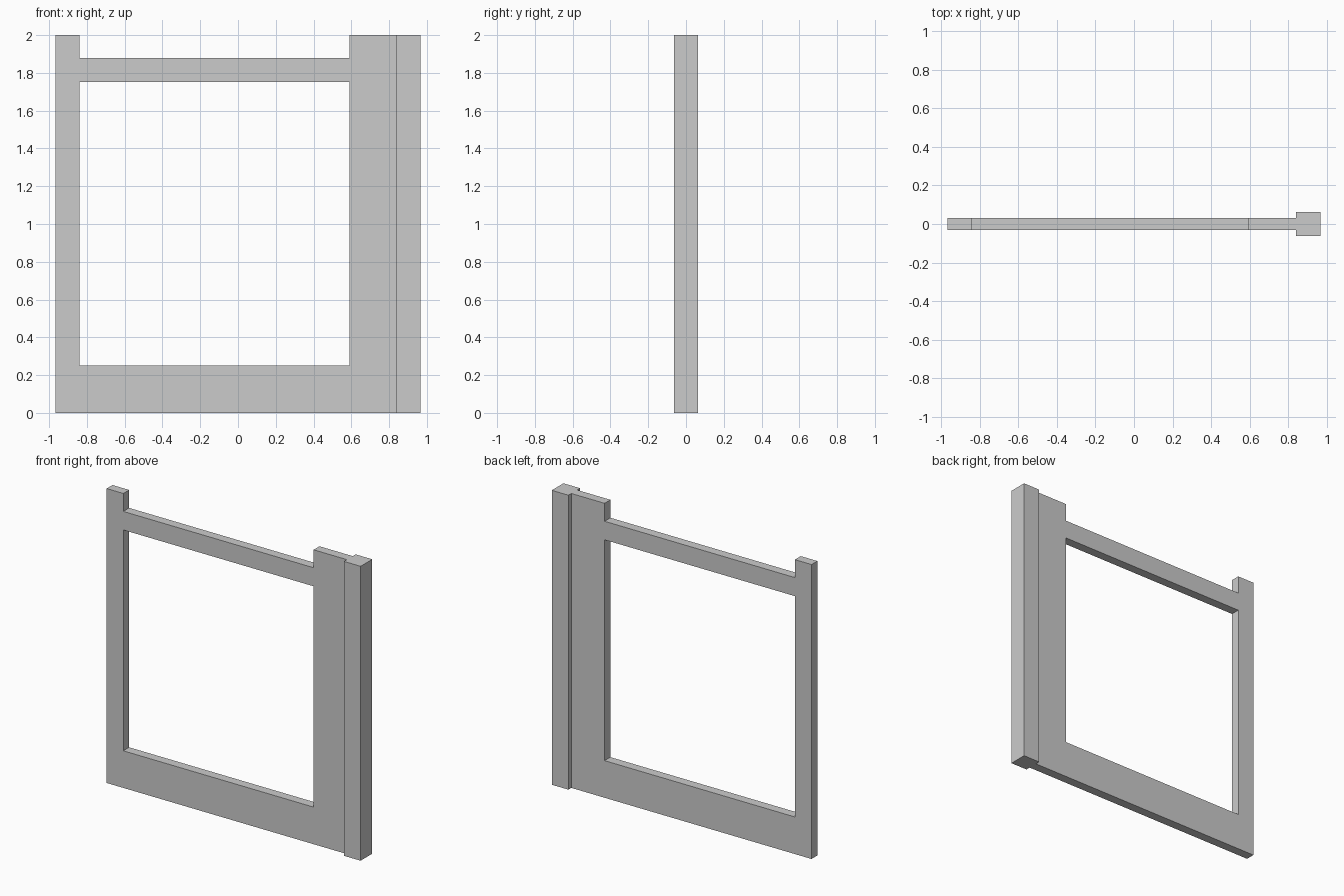
import bpy, bmesh
from mathutils import Vector

if "Cube" in bpy.data.objects:
    bpy.data.objects.remove(bpy.data.objects["Cube"])

HALF_W = 0.965      # half overall width
PANEL_T = 0.0625    # frame thickness
POST_T = 0.125      # square post size
POST_X = HALF_W - POST_T


def finish(bm, name):
    bmesh.ops.recalc_face_normals(bm, faces=bm.faces)
    mesh = bpy.data.meshes.new(name)
    bm.to_mesh(mesh)
    bm.free()
    obj = bpy.data.objects.new(name, mesh)
    bpy.context.collection.objects.link(obj)
    return obj


# Flat frame: a grid of cells with the opening and top notch left out, extruded
xs = [-HALF_W, -HALF_W + 0.125, 0.59, POST_X]
zs = [0, 0.252, 1.752, 1.878, 2]
empty_cells = {(1, 1), (1, 3)}
bm = bmesh.new()
grid = [[bm.verts.new((x, -PANEL_T / 2, z)) for z in zs] for x in xs]
for i in range(len(xs) - 1):
    for k in range(len(zs) - 1):
        if (i, k) not in empty_cells:
            bm.faces.new((grid[i][k], grid[i + 1][k],
                          grid[i + 1][k + 1], grid[i][k + 1]))
front = bm.faces[:]
result = bmesh.ops.extrude_face_region(bm, geom=front, use_keep_orig=True)
back = [v for v in result["geom"] if isinstance(v, bmesh.types.BMVert)]
bmesh.ops.translate(bm, vec=Vector((0, PANEL_T, 0)), verts=back)
finish(bm, "window_frame")

# Thick square post at the right end
bm = bmesh.new()
bmesh.ops.create_cube(bm, size=1)
bmesh.ops.scale(bm, vec=(POST_T, POST_T, 2), verts=bm.verts)
bmesh.ops.translate(bm, vec=(POST_X + POST_T / 2, 0, 1), verts=bm.verts)
finish(bm, "end_post")
